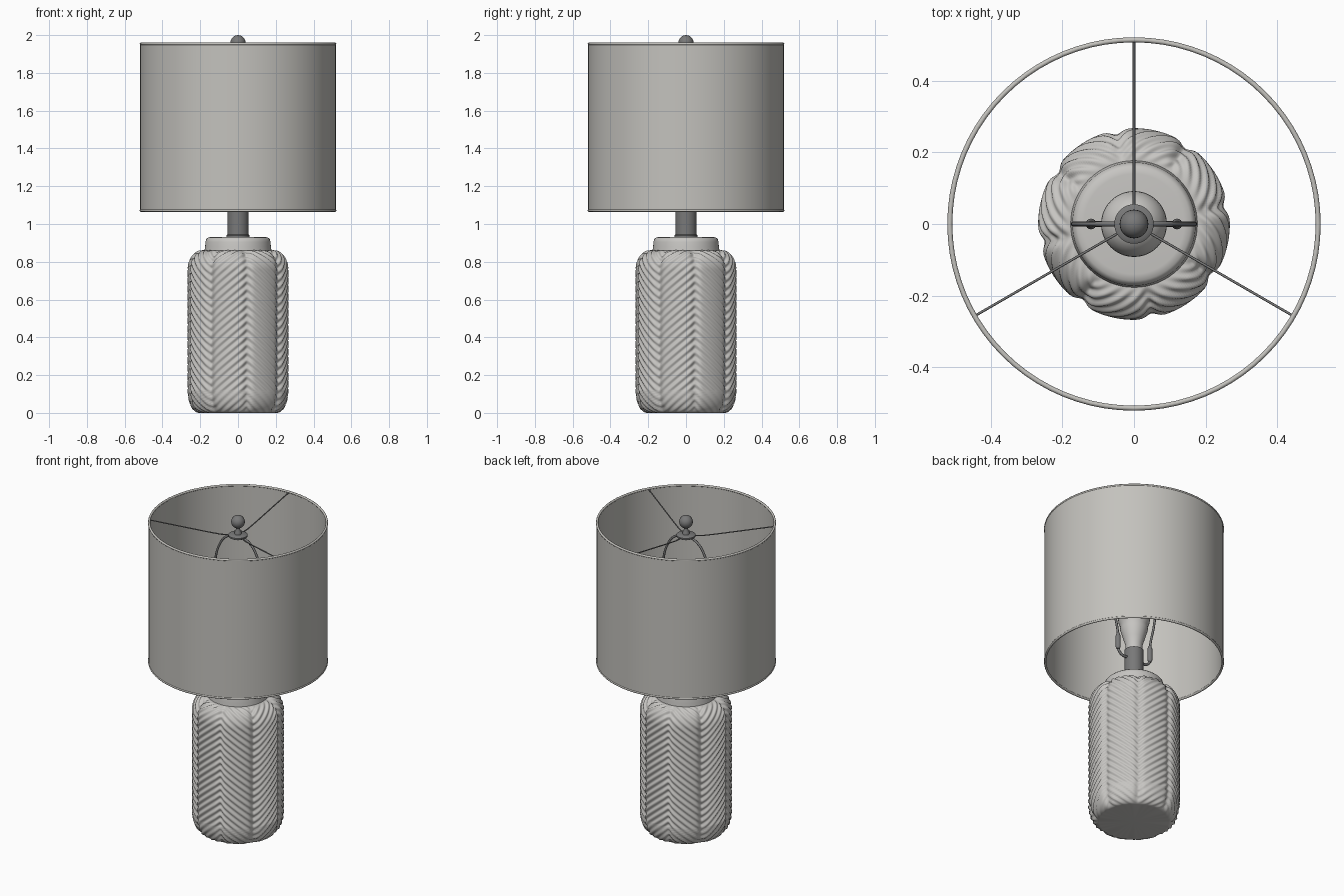
import bpy, bmesh, math
from math import sin, cos, pi, radians
from mathutils import Vector

cube = bpy.data.objects.get("Cube")
if cube:
    bpy.data.objects.remove(cube, do_unlink=True)


def material(name, rgb):
    m = bpy.data.materials.new(name)
    m.use_nodes = True
    m.diffuse_color = (*rgb, 1)
    m.node_tree.nodes["Principled BSDF"].inputs["Base Color"].default_value = (*rgb, 1)
    return m


CERAMIC = material("ceramic grey", (0.57, 0.56, 0.54))
LINEN = material("linen grey", (0.55, 0.54, 0.51))
METAL = material("dark metal", (0.19, 0.19, 0.19))


def finish(name, bm, mat, angle=40):
    bmesh.ops.remove_doubles(bm, verts=bm.verts, dist=1e-5)
    bmesh.ops.recalc_face_normals(bm, faces=bm.faces)
    mesh = bpy.data.meshes.new(name)
    bm.to_mesh(mesh)
    bm.free()
    mesh.materials.append(mat)
    ob = bpy.data.objects.new(name, mesh)
    bpy.context.collection.objects.link(ob)
    bpy.ops.object.select_all(action='DESELECT')
    ob.select_set(True)
    bpy.context.view_layer.objects.active = ob
    bpy.ops.object.shade_smooth_by_angle(angle=radians(angle))
    return ob


def lathe(name, profile, mat, seg=48, closed=False, shape=None, angle=40):
    """Revolve (radius, height) points; shape(point index, angle) may move them."""
    bm = bmesh.new()
    rings = []
    for i, (r, z) in enumerate(profile):
        ring = []
        for j in range(seg):
            a = 2 * pi * j / seg
            dr, dz = shape(i, a) if shape else (0, 0)
            ring.append(bm.verts.new(((r + dr) * cos(a), (r + dr) * sin(a), z + dz)))
        rings.append(ring)
    pairs = list(zip(rings, rings[1:]))
    if closed:
        pairs.append((rings[-1], rings[0]))
    for low, high in pairs:
        for j in range(seg):
            k = (j + 1) % seg
            bm.faces.new((low[j], low[k], high[k], high[j]))
    return finish(name, bm, mat, angle)


def wire(name, points, radius, mat, smooth=True):
    curve = bpy.data.curves.new(name, 'CURVE')
    curve.dimensions = '3D'
    curve.bevel_depth = radius
    curve.bevel_resolution = 2
    curve.resolution_u = 6
    curve.use_fill_caps = True
    sp = curve.splines.new('BEZIER')
    sp.bezier_points.add(len(points) - 1)
    for bp, co in zip(sp.bezier_points, points):
        bp.co = co
        bp.handle_left_type = bp.handle_right_type = 'AUTO' if smooth else 'VECTOR'
    curve.materials.append(mat)
    ob = bpy.data.objects.new(name, curve)
    bpy.context.collection.objects.link(ob)
    return ob


# Ceramic body: rounded cylinder profile with normals and running length
BODY, RIM, FOOT = 0.26, 0.175, 0.2
body, normals = [], []
for i in range(16):
    t = pi / 2 * i / 16
    body.append((FOOT + (BODY - FOOT) * sin(t), 0.12 * (1 - cos(t))))
    normals.append((sin(t), -cos(t)))
for i in range(130):
    body.append((BODY, 0.12 + 0.64 * i / 130))
    normals.append((1, 0))
for i in range(29):
    t = pi / 2 * i / 28
    body.append((RIM + (BODY - RIM) * cos(t), 0.76 + 0.1 * sin(t)))
    normals.append((cos(t), sin(t)))
length = [0]
for p, q in zip(body, body[1:]):
    length.append(length[-1] + (Vector(q) - Vector(p)).length)
body.insert(0, (0, 0))


def herringbone(i, a):
    """Slanted ribs that change direction at eight vertical grooves."""
    if i == 0:
        return 0, 0
    i -= 1
    s = length[i]
    u = (math.degrees(a) + 79) / 45
    k = math.floor(u)
    f = u - k
    height = 0.17 * (f if k % 2 else 1 - f)
    fade = max(0, min(1, s / 0.05, (length[-1] - s) / 0.04))
    edge = min(f, 1 - f)
    d = 0.0045 * sin(2 * pi * (s - height) / 0.042)
    d += 0.003 - 0.013 * math.exp(-(edge / 0.1) ** 2)
    return normals[i][0] * d * fade, normals[i][1] * d * fade


lathe("ceramic_body", body, CERAMIC, 240, shape=herringbone, angle=60)

# Plain collar closing the top of the body
lathe("body_collar", [(0.18, 0.83), (0.177, 0.86), (0.174, 0.88), (0.172, 0.905),
                      (0.168, 0.92), (0.158, 0.929), (0.14, 0.931), (0, 0.931)],
      CERAMIC, 64)

# Metal stem with a foot flange
lathe("stem", [(0, 0.925), (0.062, 0.925), (0.062, 0.938), (0.056, 0.945),
               (0.056, 1.14), (0.046, 1.145), (0, 1.145)], METAL, 40)

# Light bulb
bulb = [(0.046, 1.14), (0.05, 1.18), (0.062, 1.22), (0.08, 1.28)]
bulb += [(0.092 * cos(t), 1.35 + 0.092 * sin(t))
         for t in (radians(d) for d in range(-30, 91, 10))]
lathe("bulb", bulb, CERAMIC, 40, angle=60)

# Drum shade: thin open wall with a rolled trim at each end
lathe("drum_shade", [(0.518, 1.068), (0.518, 1.957), (0.51, 1.957), (0.51, 1.068)],
      LINEN, 80, closed=True)
for name, z in (("shade_bottom_trim", 1.071), ("shade_top_trim", 1.954)):
    lathe(name, [(0.514 + 0.007 * cos(k * pi / 4), z + 0.007 * sin(k * pi / 4))
                 for k in range(8)], LINEN, 80, closed=True, angle=60)

# Harp: saddle below, two ferrules, and a bowed loop over the bulb
side = [(0.12, 1.14), (0.122, 1.22), (0.15, 1.36), (0.168, 1.52), (0.162, 1.66),
        (0.135, 1.77), (0.08, 1.845)]
loop = [(-x, 0, z) for x, z in side] + [(0, 0, 1.868)]
loop += [(x, 0, z) for x, z in reversed(side)]
wire("harp_loop", loop, 0.007, METAL)
arm = [(0.04, 1.085), (0.08, 1.08), (0.112, 1.1), (0.12, 1.15)]
for label, sx in (("left", 1), ("right", -1)):
    wire("harp_saddle_" + label, [(sx * x, 0, z) for x, z in arm], 0.008, METAL)
    ferrule = lathe("harp_ferrule_" + label,
                    [(0, 1.11), (0.009, 1.11), (0.015, 1.125), (0.015, 1.195),
                     (0.009, 1.215), (0, 1.215)], METAL, 16)
    ferrule.location.x = sx * 0.12

# Spider: three arms stepping up from the hub to the shade
for n, deg in enumerate((90, 210, 330)):
    c, s = cos(radians(deg)), sin(radians(deg))
    pts = [(r * c, r * s, z) for r, z in
           ((0.03, 1.873), (0.1, 1.876), (0.18, 1.889), (0.512, 1.95))]
    wire("spider_arm_%d" % (n + 1), pts, 0.0035, METAL, smooth=False)
lathe("spider_hub", [(0, 1.862), (0.045, 1.862), (0.055, 1.868), (0.055, 1.878),
                     (0.045, 1.884), (0, 1.884)], METAL, 32)

# Finial: stem and ball
finial = [(0, 1.88), (0.022, 1.88), (0.018, 1.9), (0.012, 1.91), (0.012, 1.925)]
finial += [(0.04 * cos(t), 1.96 + 0.04 * sin(t))
           for t in (radians(d) for d in range(-60, 91, 15))]
lathe("finial", finial, METAL, 32)
